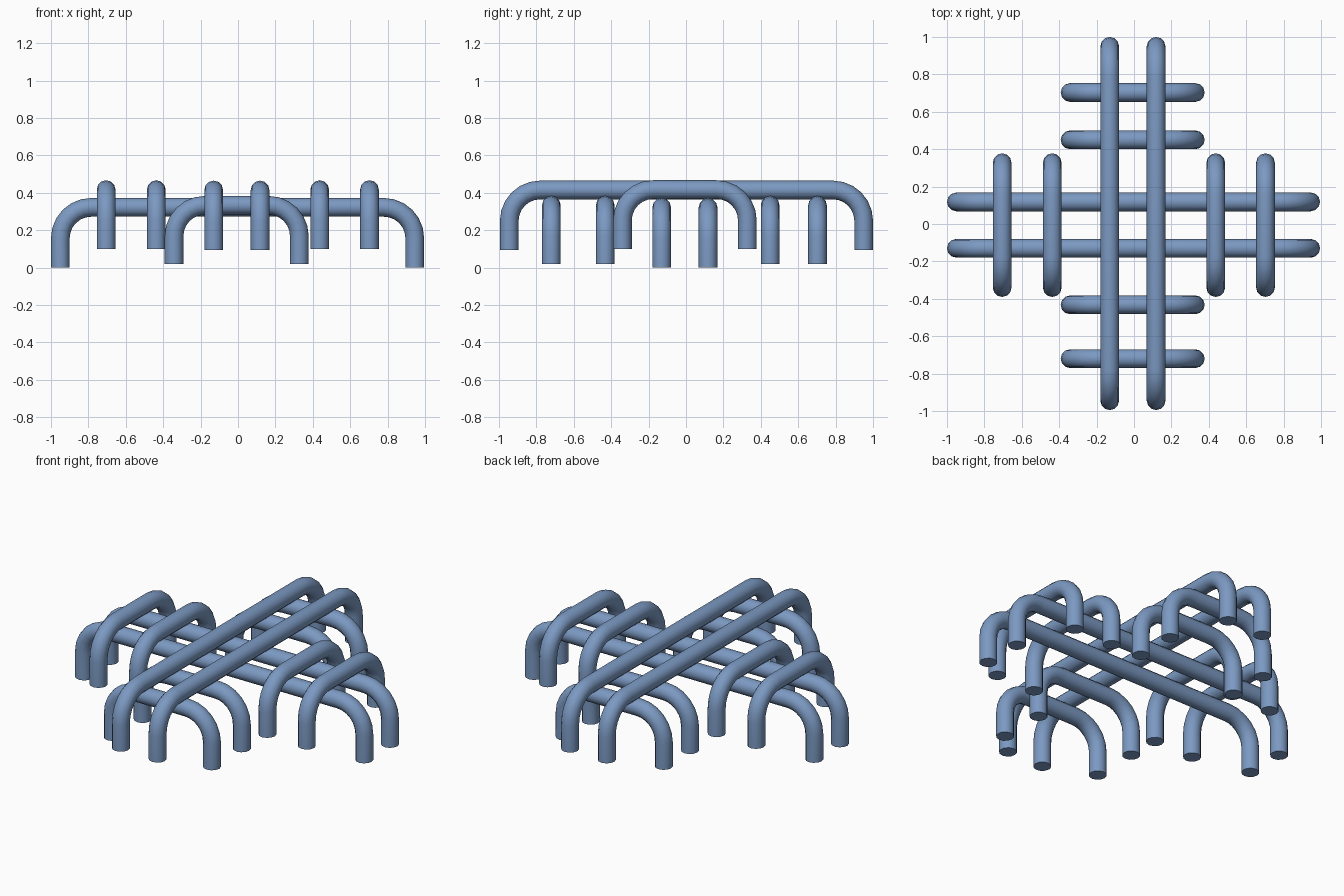
import bpy, bmesh, math
from mathutils import Vector

if "Cube" in bpy.data.objects:
    bpy.data.objects.remove(bpy.data.objects["Cube"])

R = 0.05        # pipe radius
BEND = 0.165    # centreline bend radius
SIDES, STEPS = 12, 6

blue = bpy.data.materials.new("steel blue")
blue.diffuse_color = (0.20, 0.32, 0.54, 1)
blue.use_nodes = True
blue.node_tree.nodes["Principled BSDF"].inputs["Base Color"].default_value = blue.diffuse_color


def staple(name, axis, offset, lo, hi, z0, z1):
    """Pipe bent into an upside-down U, running along axis from lo to hi."""
    a, b, top = lo + R, hi - R, z1 - R
    along = Vector((1, 0, 0)) if axis == "x" else Vector((0, 1, 0))
    side = Vector((0, 1, 0)) if axis == "x" else Vector((1, 0, 0))
    up = Vector((0, 0, 1))
    # centreline: (position, height, angle of the outward normal)
    path = [(a, z0, math.pi)]
    for centre, start in ((a + BEND, math.pi), (b - BEND, math.pi / 2)):
        for i in range(STEPS + 1):
            t = start - math.pi / 2 * i / STEPS
            path.append((centre + BEND * math.cos(t), top - BEND + BEND * math.sin(t), t))
    path.append((b, z0, 0))

    bm = bmesh.new()
    rings = []
    for u, z, t in path:
        normal = along * math.cos(t) + up * math.sin(t)
        centre = along * u + side * offset + up * z
        ring = []
        for k in range(SIDES):
            w = 2 * math.pi * k / SIDES
            ring.append(bm.verts.new(centre + R * (normal * math.cos(w) + side * math.sin(w))))
        rings.append(ring)
    for r, s in zip(rings, rings[1:]):
        for k in range(SIDES):
            n = (k + 1) % SIDES
            bm.faces.new((r[k], r[n], s[n], s[k]))
    # flat caps on the feet
    bm.faces.new(rings[0])
    bm.faces.new(rings[-1])
    bmesh.ops.recalc_face_normals(bm, faces=bm.faces)
    mesh = bpy.data.meshes.new(name)
    bm.to_mesh(mesh)
    bm.free()
    mesh.materials.append(blue)
    ob = bpy.data.objects.new(name, mesh)
    bpy.context.collection.objects.link(ob)
    bpy.ops.object.select_all(action="DESELECT")
    ob.select_set(True)
    bpy.context.view_layer.objects.active = ob
    bpy.ops.object.shade_smooth_by_angle(angle=math.radians(40))


# long pipes: the lower pair runs across, the upper pair front to back
for i, p in enumerate((-0.13, 0.118)):
    staple(f"long_cross_pipe_{i}", "x", p, -1, 0.995, 0.0, 0.372)
    staple(f"long_depth_pipe_{i}", "y", p, -0.995, 1, 0.095, 0.465)

# short pipes straddling the arms
for i, p in enumerate((-0.72, -0.432, 0.45, 0.703)):
    staple(f"short_cross_pipe_{i}", "x", p, -0.392, 0.378, 0.018, 0.383)
for i, p in enumerate((-0.705, -0.437, 0.437, 0.703)):
    staple(f"short_depth_pipe_{i}", "y", p, -0.39, 0.378, 0.1, 0.467)
